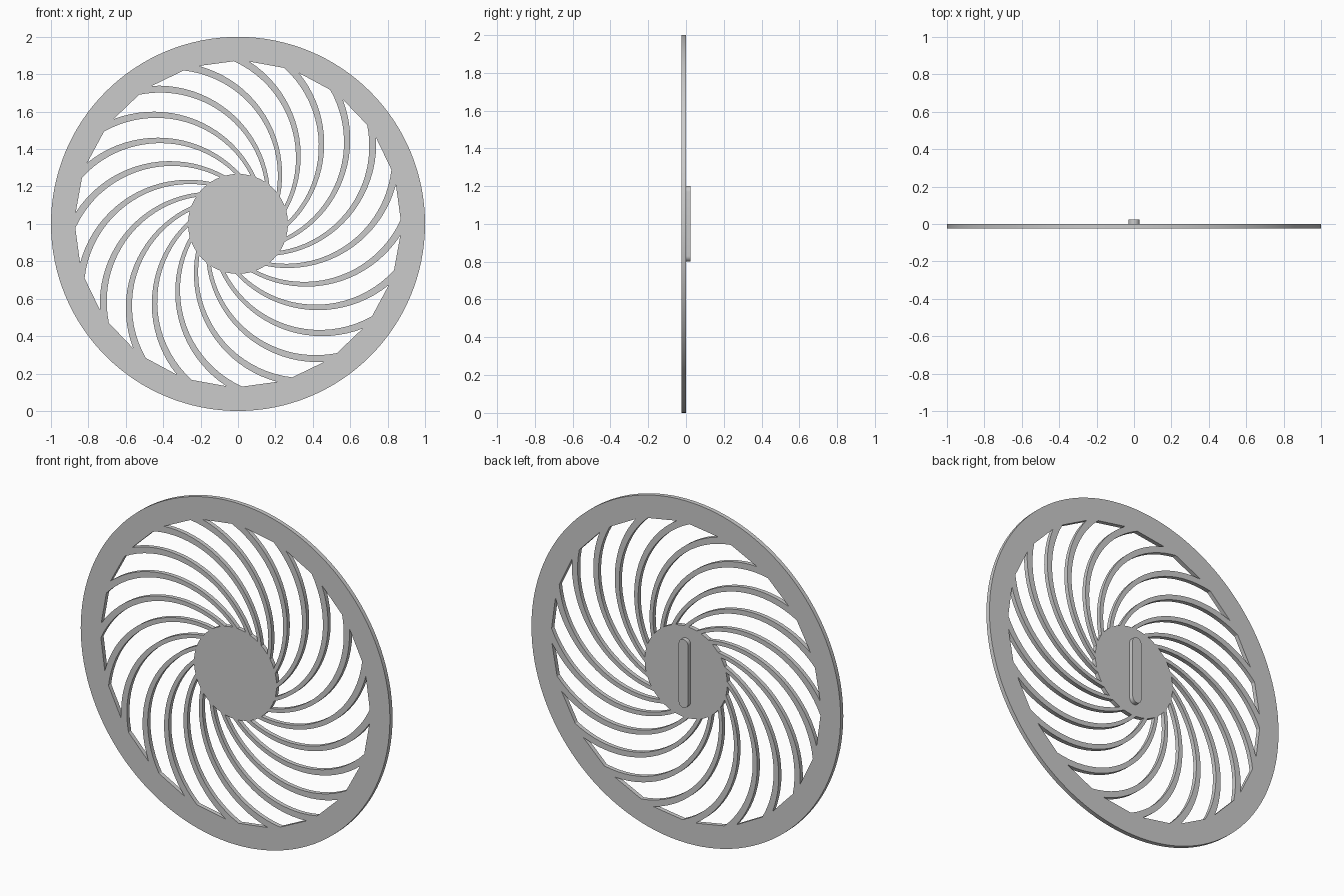
import bpy, bmesh
from math import sin, cos, acos, atan2, pi, radians
from mathutils import Matrix

if "Cube" in bpy.data.objects:
    bpy.data.objects.remove(bpy.data.objects["Cube"], do_unlink=True)

RIM, OPENING, HUB, THICK = 1.0, 0.87, 0.267, 0.025
SPOKES = 20
STEP = 2 * pi / SPOKES
UPPER = (0.45, 0.60)      # spoke edge arcs: centre distance, radius
LOWER = (0.437, 0.567)

grey = bpy.data.materials.new("plain grey")
grey.use_nodes = True
grey.diffuse_color = (0.6, 0.6, 0.6, 1)
grey.node_tree.nodes["Principled BSDF"].inputs["Base Color"].default_value = (0.6, 0.6, 0.6, 1)


def arc(radius, start, end, n, cx=0, cy=0):
    """Points along a circular arc, both ends included."""
    return [(cx + radius * cos(start + (end - start) * i / n),
             cy + radius * sin(start + (end - start) * i / n)) for i in range(n + 1)]


def spoke_edge(edge):
    """One curved spoke edge, running from the rim opening to the hub."""
    c, r = edge
    at = lambda d: acos((c * c + r * r - d * d) / (2 * c * r))
    return arc(r, at(OPENING), at(HUB), 20, cx=-c)


def turn(points, a):
    return [(x * cos(a) - y * sin(a), x * sin(a) + y * cos(a)) for x, y in points]


def upright_plate(name, outlines, y_mid):
    """Fill the outlines (inner ones become holes), thicken and stand upright."""
    curve = bpy.data.curves.new(name + "_profile", 'CURVE')
    curve.dimensions = '2D'
    curve.fill_mode = 'BOTH'
    curve.extrude = THICK / 2
    for points in outlines:
        spline = curve.splines.new('POLY')
        spline.points.add(len(points) - 1)
        for p, (x, y) in zip(spline.points, points):
            p.co = (x, y, 0, 1)
        spline.use_cyclic_u = True
    helper = bpy.data.objects.new(name + "_profile", curve)
    bpy.context.collection.objects.link(helper)
    bpy.context.view_layer.update()
    deps = bpy.context.evaluated_depsgraph_get()
    mesh = bpy.data.meshes.new_from_object(helper.evaluated_get(deps))
    bpy.data.objects.remove(helper, do_unlink=True)
    bpy.data.curves.remove(curve)

    bm = bmesh.new()
    bm.from_mesh(mesh)
    bmesh.ops.remove_doubles(bm, verts=bm.verts, dist=0.0001)
    bm.transform(Matrix.Translation((0, y_mid, 1)) @ Matrix.Rotation(pi / 2, 4, 'X'))
    bmesh.ops.recalc_face_normals(bm, faces=bm.faces)
    bm.to_mesh(mesh)
    bm.free()
    mesh.materials.clear()
    mesh.materials.append(grey)
    obj = bpy.data.objects.new(name, mesh)
    bpy.context.collection.objects.link(obj)
    bpy.ops.object.select_all(action='DESELECT')
    obj.select_set(True)
    bpy.context.view_layer.objects.active = obj
    bpy.ops.object.shade_smooth_by_angle(angle=radians(30))
    return obj


# Window between two neighbouring spokes: in along one, around the hub, out along the next
inward = spoke_edge(LOWER)
outward = turn(spoke_edge(UPPER), STEP)[::-1]
hub_arc = arc(HUB, atan2(inward[-1][1], inward[-1][0]),
              atan2(outward[0][1], outward[0][0]), 4)[1:-1]
window = inward + hub_arc + outward

# Disc with rim, swirling spokes and hub
rim = arc(RIM, 0, 2 * pi, 128)[:-1]
upright_plate("spoked_disc", [rim] + [turn(window, k * STEP) for k in range(SPOKES)], -THICK / 2)

# Rounded bar on the back of the hub
bar = arc(0.03, 0, pi, 12, cy=0.17) + arc(0.03, pi, 2 * pi, 12, cy=-0.17)
upright_plate("back_bar", [bar], THICK / 2)
